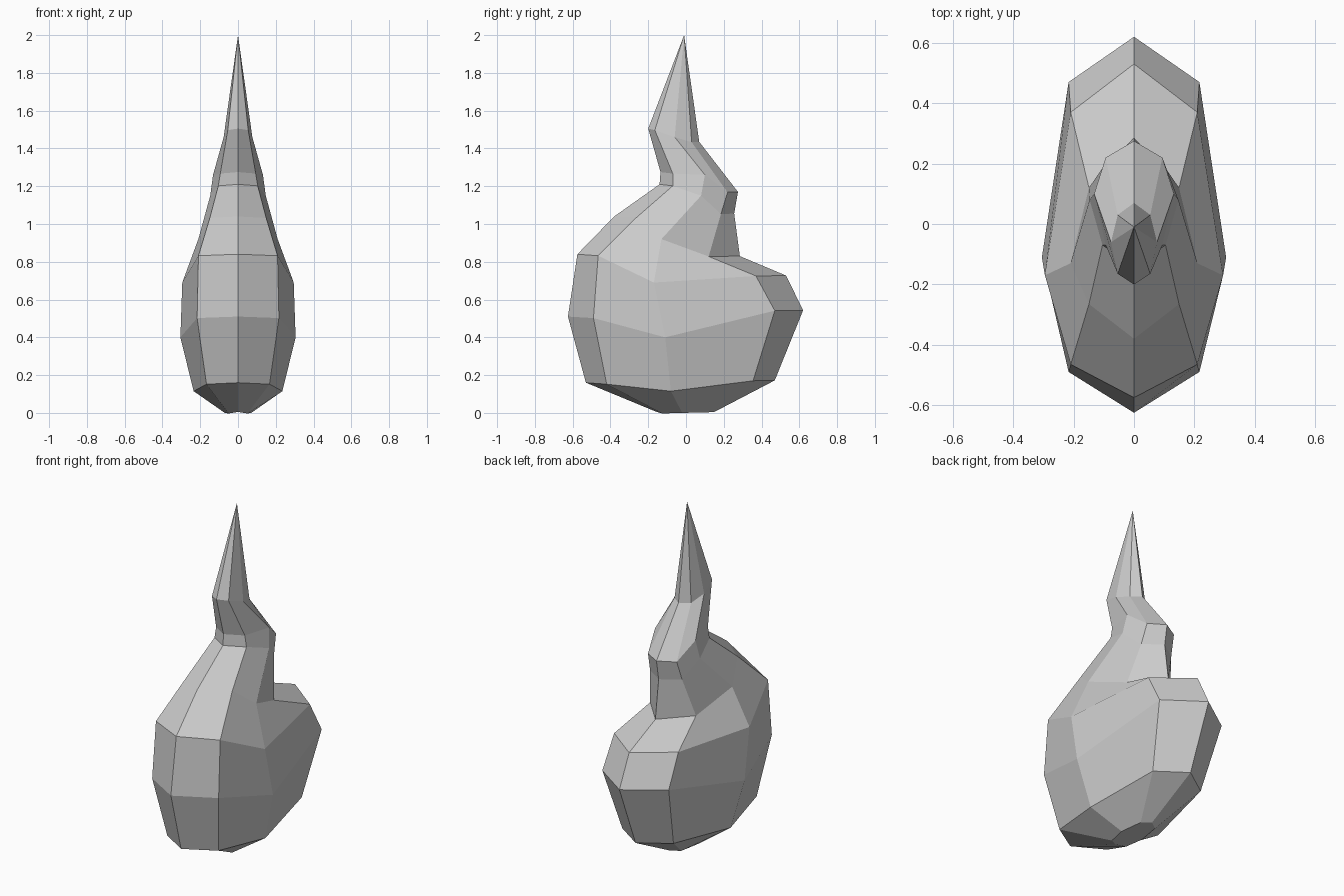
import bpy, bmesh

if "Cube" in bpy.data.objects:
    bpy.data.objects.remove(bpy.data.objects["Cube"])

# Ring sections of the flame, bottom to top:
# half width, front (y, z), front corner inset, side (y, z), back (y, z), back corner inset
RINGS = [
    (0.07, (-0.155, 0.005), 0.03, (-0.02, 0.0), (0.15, 0.005), 0.035),
    (0.235, (-0.53, 0.16), 0.11, (-0.08, 0.115), (0.47, 0.172), 0.115),
    (0.305, (-0.625, 0.51), 0.135, (-0.11, 0.40), (0.62, 0.543), 0.15),
    (0.295, (-0.575, 0.84), 0.11, (-0.17, 0.69), (0.53, 0.727), 0.16),
    (0.21, (-0.38, 1.04), 0.115, (-0.13, 0.92), (0.285, 0.83), 0.165),
    (0.147, (-0.14, 1.21), 0.07, (0.08, 1.15), (0.255, 1.055), 0.07),
    (0.132, (-0.135, 1.275), 0.065, (0.10, 1.26), (0.275, 1.17), 0.055),
    (0.076, (-0.20, 1.505), 0.035, (-0.06, 1.46), (0.07, 1.435), 0.04),
]
TIP = (0, -0.01, 2.0)
CORNER = 0.71


def ring_points(w, front, f_in, side, back, b_in):
    """Eight-sided section, mirrored across x."""
    right = [
        (w * CORNER, front[0] + f_in, front[1] - 0.008),
        (w, *side),
        (w * CORNER, back[0] - b_in, back[1] - 0.002),
    ]
    left = [(-x, y, z) for x, y, z in reversed(right)]
    return [(0, *front)] + right + [(0, *back)] + left


# Loft the sections into one body
bm = bmesh.new()
loops = [[bm.verts.new(p) for p in ring_points(*r)] for r in RINGS]
for low, high in zip(loops, loops[1:]):
    for i in range(8):
        j = (i + 1) % 8
        bm.faces.new((low[i], low[j], high[j], high[i]))

# Flat underside and pointed tip
bm.faces.new(reversed(loops[0]))
tip = bm.verts.new(TIP)
for i in range(8):
    bm.faces.new((loops[-1][i], loops[-1][(i + 1) % 8], tip))

bmesh.ops.recalc_face_normals(bm, faces=bm.faces[:])
mesh = bpy.data.meshes.new("flame")
bm.to_mesh(mesh)
bm.free()
flame = bpy.data.objects.new("flame", mesh)
bpy.context.collection.objects.link(flame)
